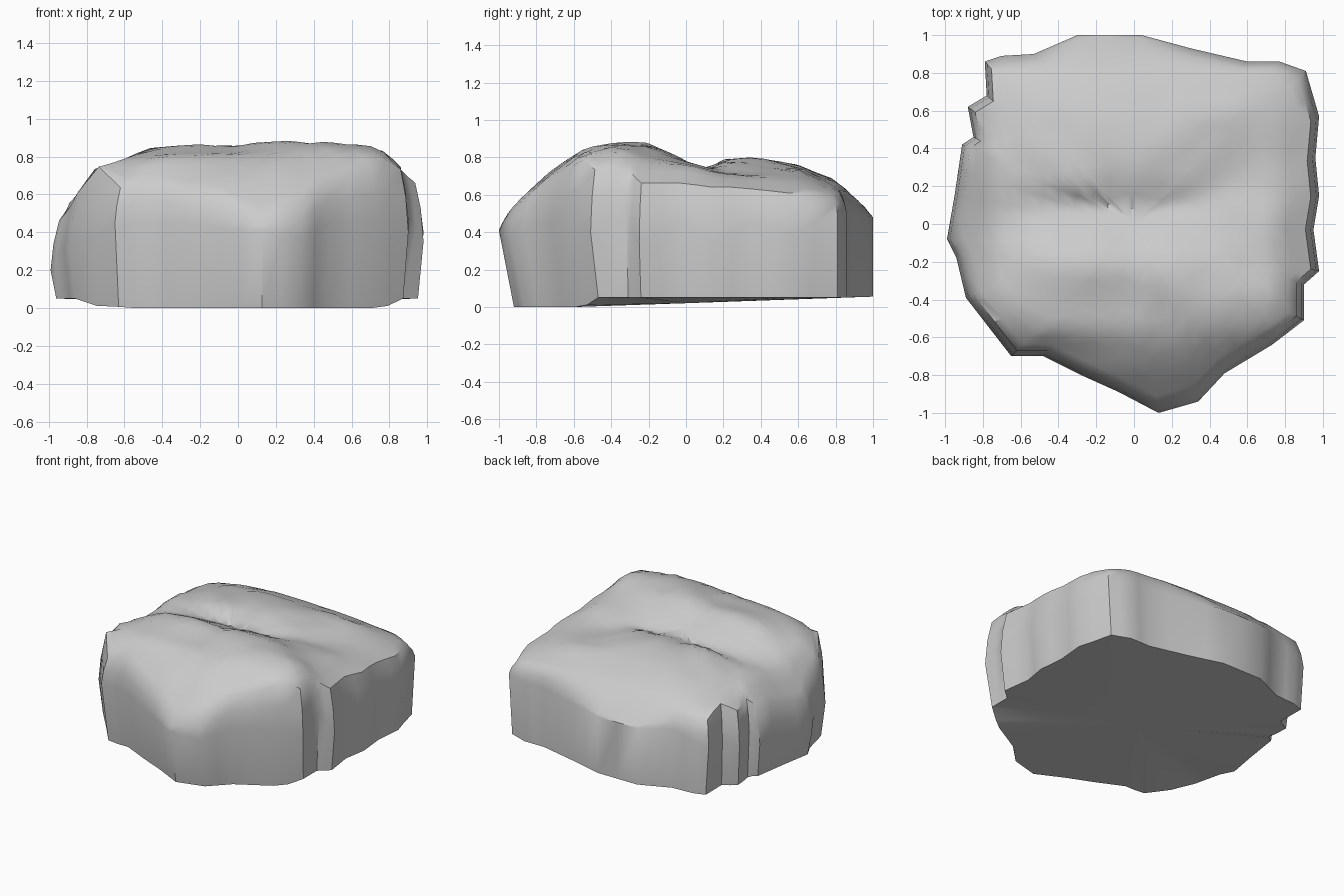
import bpy, bmesh
from mathutils import Vector, noise

# Plan outline: x, y and the height where the side is widest
OUTLINE = [
    (.13, -1, .41), (.34, -.94, .38), (.48, -.79, .45), (.73, -.64, .45), (.9, -.51, .4),
    (.9, -.32, .5), (.98, -.25, .35), (.95, -.03, .45), (.98, .15, .35), (.96, .35, .45),
    (.98, .57, .4), (.91, .81, .5), (.77, .86, .5), (.6, .86, .5), (.3, .93, .49),
    (.04, 1, .48), (-.3, 1, .48), (-.53, .9, .5), (-.7, .89, .45), (-.79, .86, .4),
    (-.78, .68, .4), (-.88, .62, .35), (-.85, .46, .4), (-.91, .42, .3), (-.95, .15, .25),
    (-.99, -.08, .2), (-.94, -.18, .3), (-.89, -.39, .3), (-.65, -.7, .45), (-.48, -.7, .45),
    (-.28, -.8, .45), (-.08, -.89, .42)]

# Top surface heights: one row per y, columns at x = -1 to 1 in steps of .25
ROWS = [
    (-1.0, (.30, .30, .30, .38, .44, .46, .42, .40, .40)),
    (-.75, (.30, .45, .58, .66, .70, .71, .68, .55, .50)),
    (-.57, (.35, .74, .78, .80, .81, .83, .83, .80, .62)),
    (-.38, (.38, .76, .82, .83, .83, .88, .88, .85, .62)),
    (-.20, (.40, .71, .84, .87, .86, .88, .85, .78, .62)),
    (-.05, (.40, .68, .77, .79, .79, .81, .79, .76, .62)),
    (.10, (.42, .68, .71, .72, .72, .73, .75, .74, .61)),
    (.20, (.44, .70, .76, .79, .79, .77, .71, .72, .60)),
    (.38, (.46, .69, .76, .79, .80, .78, .72, .70, .60)),
    (.60, (.50, .66, .73, .76, .76, .74, .74, .69, .58)),
    (.80, (.50, .62, .66, .68, .68, .67, .65, .62, .55)),
    (1.0, (.45, .48, .49, .49, .49, .49, .50, .50, .50))]


def row_height(row, x):
    u = min(max((x + 1) / .25, 0), 7.999)
    i = int(u)
    return row[i] + (row[i + 1] - row[i]) * (u - i)


def top_height(x, y):
    y = min(max(y, -.999), .999)
    for (y0, a), (y1, b) in zip(ROWS, ROWS[1:]):
        if y <= y1:
            t = (y - y0) / (y1 - y0)
            z = row_height(a, x) * (1 - t) + row_height(b, x) * t
            return min(.885, z + .014 * noise.noise(Vector((x * 5, y * 5, 3))))


def base_height(x, y):
    if abs(x) > .84:
        return .05
    if y < -.56:
        return max(0, (-x - .6) * .2)
    return .01 + (y + .56) * .029


# Outline with extra points halfway along each edge
rim = []
for a, b in zip(OUTLINE, OUTLINE[1:] + OUTLINE[:1]):
    a, b = Vector(a), Vector(b)
    rim += [a, (a + b) / 2]

bm = bmesh.new()
rings = []

# Base and side rings
base = []
for p in rim:
    k = .92 if p.y < -.5 else (1.0 if p.y > .8 else .965)
    x, y = p.x * .97, p.y * k
    base.append(bm.verts.new((x, y, base_height(x, y))))
rings.append(base)
rings.append([bm.verts.new(p) for p in rim])

# Top rings shrinking toward the middle
for s in (.985, .955, .91, .85, .78, .7, .61, .52, .43, .34, .25, .16, .08):
    ring = []
    for p in rim:
        x, y = p.x * s, p.y * s
        z = top_height(x, y)
        if s > .98:
            z = p.z + (max(z, p.z) - p.z) * .6
        ring.append(bm.verts.new((x, y, z)))
    rings.append(ring)

n = len(rim)
for a, b in zip(rings, rings[1:]):
    for i in range(n):
        j = (i + 1) % n
        bm.faces.new((a[i], a[j], b[j], b[i]))
centre = bm.verts.new((0, 0, top_height(0, 0)))
low = bm.verts.new((0, 0, .02))
for i in range(n):
    j = (i + 1) % n
    bm.faces.new((rings[-1][i], rings[-1][j], centre))
    bm.faces.new((base[j], base[i], low))
bmesh.ops.recalc_face_normals(bm, faces=bm.faces)

mesh = bpy.data.meshes.new("rock")
bm.to_mesh(mesh)
bm.free()
rock = bpy.data.objects.new("rock", mesh)
bpy.context.collection.objects.link(rock)

# Smooth shading with sharp breaks kept
bpy.context.view_layer.objects.active = rock
rock.select_set(True)
bpy.ops.object.shade_smooth_by_angle(angle=.7)
